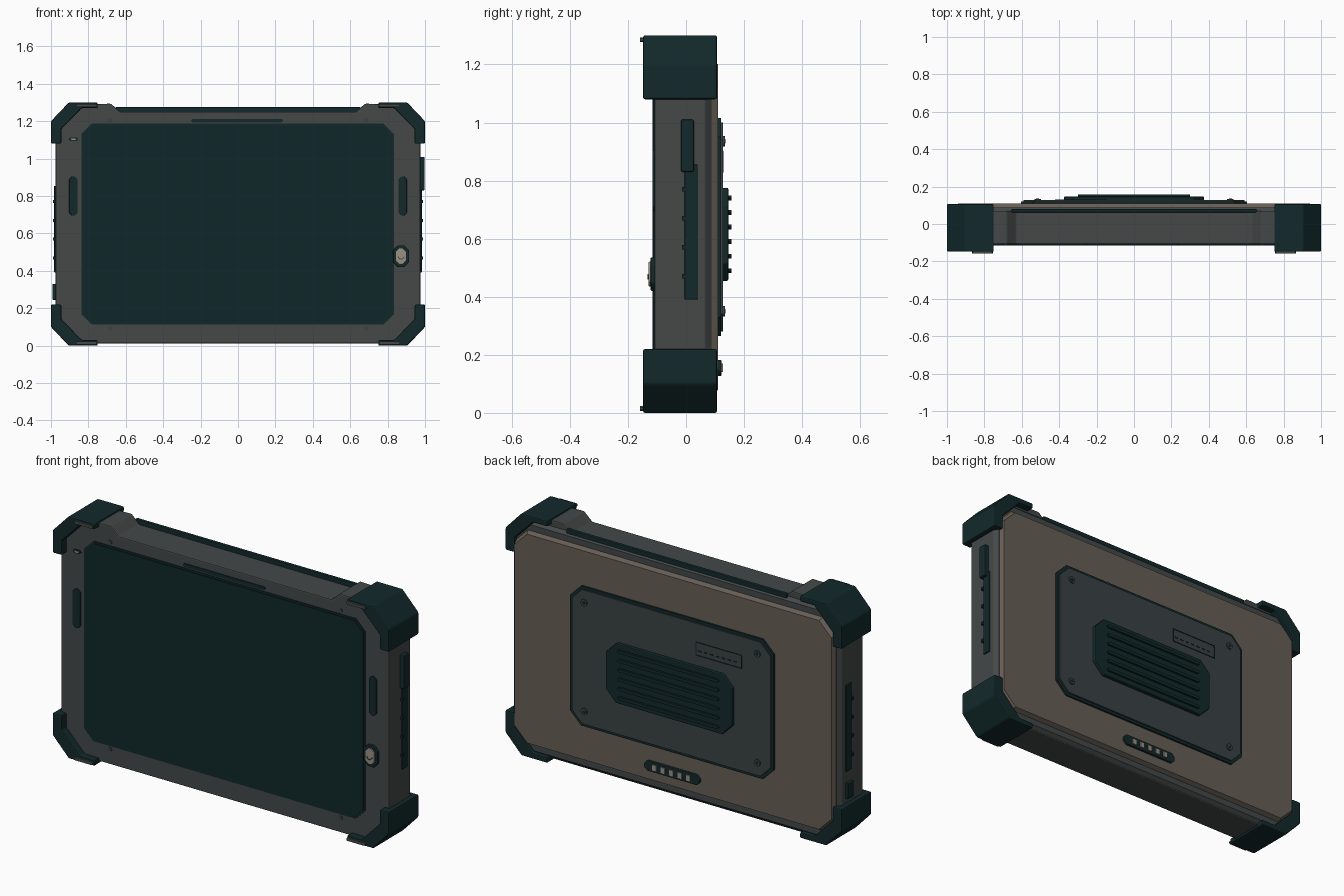
import bpy, bmesh, math

if "Cube" in bpy.data.objects:
    bpy.data.objects.remove(bpy.data.objects["Cube"])


def material(name, rgb):
    m = bpy.data.materials.new(name)
    m.use_nodes = True
    m.diffuse_color = (*rgb, 1)
    m.node_tree.nodes["Principled BSDF"].inputs["Base Color"].default_value = (*rgb, 1)
    return m


RUBBER = material("dark teal rubber", (0.006, 0.022, 0.024))
GLASS = material("dark teal glass", (0.005, 0.020, 0.022))
GREY = material("casing grey", (0.058, 0.065, 0.064))
SLATE = material("slate panel", (0.042, 0.054, 0.056))
TAN = material("warm back plate", (0.135, 0.112, 0.090))
PALE = material("pale metal", (0.33, 0.28, 0.23))
MID_Z = 0.65


def finish(name, bm, mat, bevel=0.0):
    bmesh.ops.recalc_face_normals(bm, faces=bm.faces)
    mesh = bpy.data.meshes.new(name)
    bm.to_mesh(mesh)
    bm.free()
    ob = bpy.data.objects.new(name, mesh)
    bpy.context.collection.objects.link(ob)
    mesh.materials.append(mat)
    if bevel:
        mod = ob.modifiers.new("edge bevel", "BEVEL")
        mod.width = bevel
        mod.segments = 2
        mod.limit_method = "ANGLE"
        mod.angle_limit = math.radians(35)
    return ob


def prism(name, pts, y0, y1, mat, bevel=0.0, taper=0.0):
    """Extrude an x-z outline from y0 to y1; taper pulls in the y1 end."""
    bm = bmesh.new()
    xs, zs = [p[0] for p in pts], [p[1] for p in pts]
    cx, cz = (min(xs) + max(xs)) / 2, (min(zs) + max(zs)) / 2
    kx = 1 - 2 * taper / (max(xs) - min(xs))
    kz = 1 - 2 * taper / (max(zs) - min(zs))
    a = [bm.verts.new((x, y0, z)) for x, z in pts]
    b = [bm.verts.new((cx + (x - cx) * kx, y1, cz + (z - cz) * kz)) for x, z in pts]
    bm.faces.new(a)
    bm.faces.new(b)
    for i in range(len(pts)):
        j = (i + 1) % len(pts)
        bm.faces.new((a[i], a[j], b[j], b[i]))
    return finish(name, bm, mat, bevel)


def octagon(cx, cz, w, h, c):
    """Rectangle outline with cut corners."""
    w, h = w / 2, h / 2
    return [(cx + x, cz + z) for x, z in (
        (-w + c, -h), (w - c, -h), (w, -h + c), (w, h - c),
        (w - c, h), (-w + c, h), (-w, h - c), (-w, -h + c))]


def plate(name, cx, cz, w, h, c, y0, y1, mat, bevel=0.0, taper=0.0):
    return prism(name, octagon(cx, cz, w, h, c), y0, y1, mat, bevel, taper)


def box(name, x0, x1, y0, y1, z0, z1, mat, bevel=0.0):
    return prism(name, [(x0, z0), (x1, z0), (x1, z1), (x0, z1)], y0, y1, mat, bevel)


def disc(name, cx, cz, r, y0, y1, mat):
    ring = [math.tau * i / 16 for i in range(16)]
    return prism(name, [(cx + r * math.cos(t), cz + r * math.sin(t)) for t in ring], y0, y1, mat)


# Casing with raised shoulders and a dip along the top
half = [(0.89, 0.012), (0.975, 0.10), (0.975, 1.20), (0.89, 1.288), (0.68, 1.294), (0.63, 1.25)]
outline = half + [(-x, z) for x, z in reversed(half)]
prism("casing", outline, -0.108, 0.07, GREY, 0.006)
plate("casing_rear_rim", 0, 0.64, 1.95, 1.245, 0.09, 0.068, 0.088, GREY, 0, 0.018)
box("top_bar", -0.655, 0.655, 0.062, 0.08, 1.2, 1.275, RUBBER, 0.004)

# Rear plate
plate("back_plate", 0, 0.64, 1.91, 1.15, 0.075, 0.084, 0.11, TAN, 0, 0.014)

# Wrap-round corner guards
guard = [(1, 1.08), (1, 1.2), (0.905, 1.3), (0.75, 1.3),
         (0.75, 1.27), (0.835, 1.27), (0.945, 1.157), (0.945, 1.08)]
for sx, side in ((1, "left"), (-1, "right")):
    for sz, level in ((1, "top"), (-1, "bottom")):
        pts = [(sx * x, MID_Z + sz * (z - MID_Z)) for x, z in guard]
        prism(f"{level}_{side}_guard", pts, -0.148, 0.107, RUBBER, 0.007)
        z = MID_Z + sz * 0.635
        plate(f"{level}_{side}_guard_strip", sx * 0.81, z, 0.11, 0.016, 0.004,
              -0.158, -0.147, GREY)

# Screen and front details
plate("screen_gasket", -0.002, MID_Z, 1.67, 1.075, 0.055, -0.112, -0.1, RUBBER)
plate("screen", -0.002, MID_Z, 1.65, 1.055, 0.05, -0.116, -0.1, GLASS)
plate("speaker_slot", -0.005, 1.203, 0.49, 0.018, 0.007, -0.112, -0.1, RUBBER)
plate("indicator_rim", -0.88, 1.104, 0.05, 0.02, 0.008, -0.112, -0.1, RUBBER)
plate("indicator_lamp", -0.88, 1.104, 0.026, 0.009, 0.003, -0.114, -0.1, PALE)
for sx in (-1, 1):
    plate("front_grip", sx * 0.88, 0.8, 0.045, 0.21, 0.015, -0.116, -0.1, RUBBER, 0.003)
    for z in (0.092, 1.205):
        disc("front_screw", sx * 0.685, z, 0.012, -0.111, -0.1, SLATE)
plate("home_button_rim", 0.872, 0.478, 0.085, 0.115, 0.025, -0.122, -0.1, RUBBER, 0.004)
plate("home_button", 0.872, 0.478, 0.055, 0.085, 0.018, -0.13, -0.1, PALE, 0.004)
arc = [math.pi + math.pi * i / 8 for i in range(9)]
mark = [(0.872 + r * math.cos(t), 0.478 + r * math.sin(t))
        for r, seq in ((0.018, arc), (0.013, arc[::-1])) for t in seq]
prism("button_mark", mark, -0.132, -0.125, GREY)

# Rear raised panel with screws and an outlined tag
plate("rear_panel_base", 0, 0.64, 1.21, 0.75, 0.065, 0.105, 0.12, RUBBER)
plate("rear_panel", 0, 0.64, 1.18, 0.72, 0.06, 0.105, 0.127, SLATE)
for sx in (-1, 1):
    for z in (0.35, 0.935):
        disc("rear_screw", sx * 0.515, z, 0.018, 0.12, 0.134, SLATE)
        disc("rear_screw_socket", sx * 0.515, z, 0.008, 0.13, 0.136, RUBBER)
for z in (0.83, 0.9):
    box("tag_line", -0.42, -0.15, 0.125, 0.130, z - 0.002, z + 0.002, RUBBER)
for x in (-0.42, -0.15):
    box("tag_end", x - 0.002, x + 0.002, 0.125, 0.130, 0.83, 0.9, RUBBER)
for i in range(7):
    x = -0.39 + i * 0.035
    box("tag_dash", x, x + 0.018, 0.125, 0.130, 0.853, 0.858, RUBBER)

# Vent block with ribs
plate("vent_block", 0, 0.615, 0.75, 0.32, 0.06, 0.12, 0.146, RUBBER, 0.005)
for i in range(6):
    plate("vent_rib", 0, 0.49 + i * 0.05, 0.6, 0.016, 0.006, 0.14, 0.157, RUBBER)

# Docking contacts
plate("contact_strip", 0, 0.155, 0.33, 0.055, 0.018, 0.105, 0.122, RUBBER, 0.003)
for i in range(5):
    x = (i - 2) * 0.05
    box("contact_pin", x - 0.012, x + 0.012, 0.115, 0.127, 0.14, 0.17, PALE)

# Side port covers, bumps and buttons
for sx, side in ((1, "left"), (-1, "right")):
    lo, hi = sorted((sx * 0.96, sx * 0.983))
    box(f"{side}_port_cover", lo, hi, -0.005, 0.04, 0.39, 0.855, RUBBER, 0.004)
    lo, hi = sorted((sx * 0.96, sx * 0.988))
    for i in range(4):
        z = 0.47 + i * 0.1
        box(f"{side}_cover_tab", lo, hi, -0.014, 0.0, z - 0.008, z + 0.008, RUBBER)
box("power_button", 0.96, 0.998, -0.017, 0.027, 0.83, 1.01, RUBBER, 0.005)
box("side_socket_cover", -0.992, -0.96, -0.01, 0.04, 0.245, 0.33, RUBBER, 0.004)
